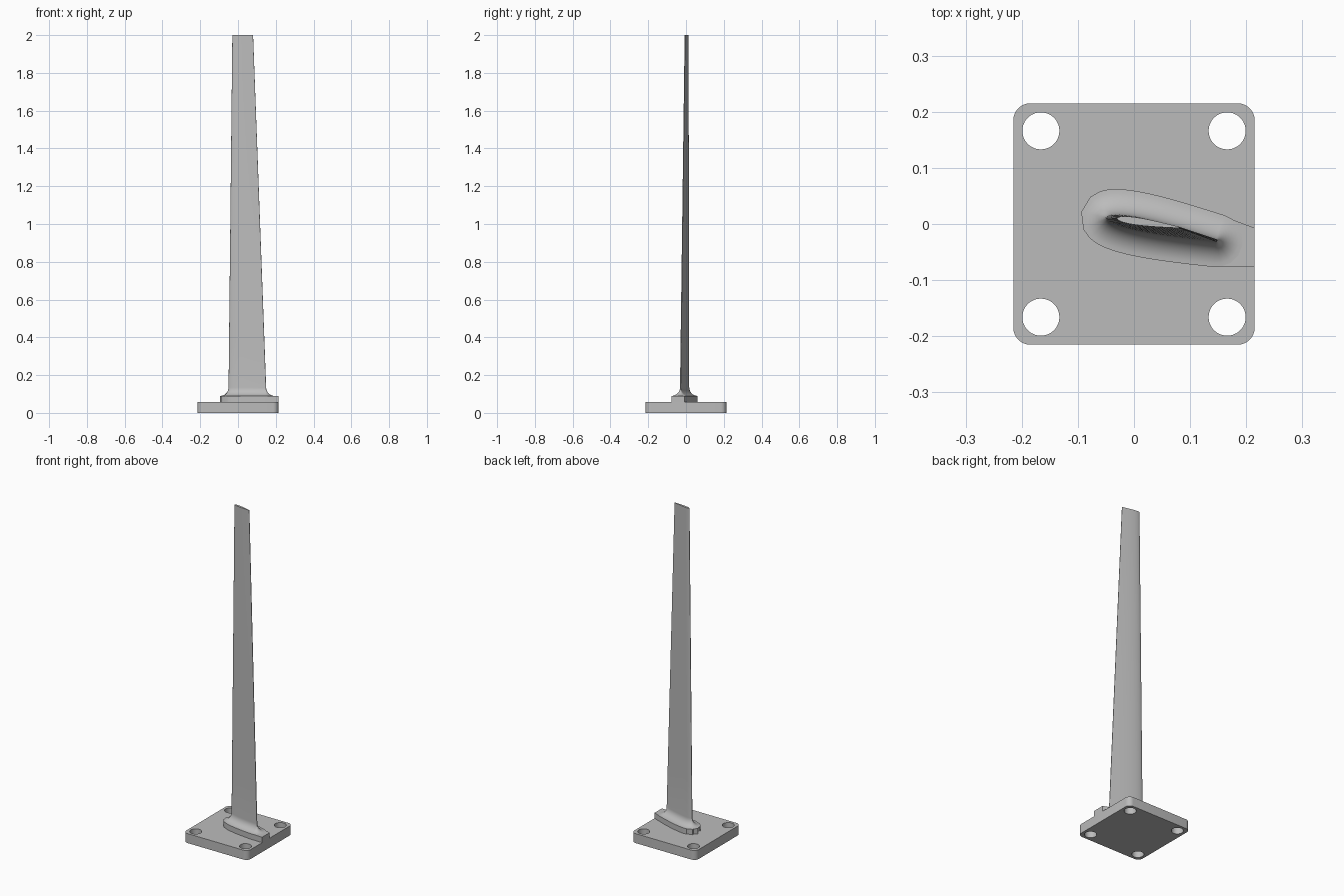
import bpy, bmesh
from math import sin, cos, pi, radians, sqrt
from mathutils import Vector

cube = bpy.data.objects.get("Cube")
if cube:
    bpy.data.objects.remove(cube, do_unlink=True)

HALF = 0.215          # half width of the plate
PLATE_TOP = 0.057
STEP_TOP = 0.09
FILLET = 0.045
TIP = 2.0

metal = bpy.data.materials.new("plain grey")
metal.use_nodes = True
grey = (0.5, 0.5, 0.5, 1)
metal.diffuse_color = grey
metal.node_tree.nodes["Principled BSDF"].inputs["Base Color"].default_value = grey


def finish(obj, angle):
    obj.data.materials.clear()
    obj.data.materials.append(metal)
    bpy.ops.object.select_all(action="DESELECT")
    obj.select_set(True)
    bpy.context.view_layer.objects.active = obj
    bpy.ops.object.shade_smooth_by_angle(angle=radians(angle))


def arc(cx, cy, r, start, end, n):
    steps = [start + (end - start) * i / n for i in range(n + 1)]
    return [Vector((cx + r * cos(a), cy + r * sin(a))) for a in steps]


def slab(name, outlines, z0, z1):
    """Extrude a flat outline; any further outlines become holes."""
    curve = bpy.data.curves.new(name, "CURVE")
    curve.dimensions = "2D"
    curve.fill_mode = "BOTH"
    curve.extrude = (z1 - z0) / 2
    for pts in outlines:
        spline = curve.splines.new("POLY")
        spline.points.add(len(pts) - 1)
        for point, p in zip(spline.points, pts):
            point.co = (p.x, p.y, 0, 1)
        spline.use_cyclic_u = True
    obj = bpy.data.objects.new(name, curve)
    bpy.context.collection.objects.link(obj)
    bpy.ops.object.select_all(action="DESELECT")
    obj.select_set(True)
    bpy.context.view_layer.objects.active = obj
    bpy.ops.object.convert(target="MESH")
    obj = bpy.context.view_layer.objects.active
    bm = bmesh.new()
    bm.from_mesh(obj.data)
    bmesh.ops.translate(bm, verts=bm.verts, vec=(0, 0, (z0 + z1) / 2))
    bmesh.ops.remove_doubles(bm, verts=bm.verts, dist=1e-5)
    bmesh.ops.recalc_face_normals(bm, faces=bm.faces)
    bm.to_mesh(obj.data)
    bm.free()
    finish(obj, 35)


def airfoil(lead, trail, offset=0.0, thick=0.12, n=24, fan=8):
    """Closed section from lead to trail, grown outward by offset."""
    axis = trail - lead
    chord = axis.length
    ax = axis / chord
    up = Vector((-ax.y, ax.x))
    edge = 0.009      # trailing edge radius as a share of the chord

    def half(u):
        t = 5 * thick * (0.2969 * sqrt(u) - 0.126 * u - 0.3516 * u**2
                         + 0.2843 * u**3 - 0.1015 * u**4)
        return t + edge * u**4

    side = []
    for i in range(n + 1):
        u = (1 - cos(pi * i / n)) / 2 * (1 - edge)
        e = 1e-4
        slope = (half(u + e) - half(max(u - e, 0))) / (u + e - max(u - e, 0))
        normal = Vector((-slope, 1)).normalized() if i else Vector((-1, 0))
        side.append((Vector((u, half(u))), normal))
    # rounded trailing edge
    last = side[-1][0]
    tail = []
    for i in range(1, fan):
        a = pi / 2 - pi * i / fan
        d = Vector((cos(a), sin(a)))
        tail.append((Vector((last.x + edge * d.x, last.y * d.y)), d))
    flip = [(Vector((p.x, -p.y)), Vector((m.x, -m.y))) for p, m in side[:0:-1]]
    ring = []
    for p, m in side + tail + flip:
        q = p * chord + m * offset
        ring.append(lead + ax * q.x + up * q.y)
    return ring


# Base plate with rounded corners and four bolt holes
corner = 0.03
c = HALF - corner
rim = []
for k, (sx, sy) in enumerate([(1, 1), (-1, 1), (-1, -1), (1, -1)]):
    rim += arc(sx * c, sy * c, corner, k * pi / 2, (k + 1) * pi / 2, 8)
holes = [arc(sx * 0.166, sy * 0.166, 0.033, 0, 2 * pi, 48)[:-1]
         for sx in (-1, 1) for sy in (-1, 1)]
slab("base_plate", [rim] + holes, 0, PLATE_TOP)

# Raised step that follows the blade and runs out to the plate edge
root_lead, root_trail = Vector((-0.05, 0.012)), Vector((0.149, -0.03))
grown = airfoil(root_lead, root_trail, FILLET)
nose = [p for p in grown if p.x < 0.13]
upper = [p for p in nose if p.y > 0.012 - 0.211 * (p.x + 0.05)]
lower = [p for p in nose if p not in upper]
upper.sort(key=lambda p: p.x + p.y * 0.2 if p.x > -0.06 else p.x - p.y)
lower.sort(key=lambda p: p.x + p.y * 0.2 if p.x > -0.06 else p.x + p.y)
step = upper + [Vector((HALF, -0.007)), Vector((HALF, -0.077))] + lower[::-1]
slab("root_step", [step], PLATE_TOP, STEP_TOP)

# Blade: concave fillet at the root, then a straight taper to the tip
rings = []
for i in range(11):
    a = pi / 2 * i / 10
    z = STEP_TOP + FILLET * (1 - cos(a))
    rings.append((z, airfoil(root_lead, root_trail, FILLET * (1 - sin(a)))))
tip_lead, tip_trail = Vector((-0.03, 0.010)), Vector((0.08, -0.006))
for i in range(1, 9):
    f = i / 8
    z = STEP_TOP + FILLET + (TIP - STEP_TOP - FILLET) * f
    rings.append((z, airfoil(root_lead.lerp(tip_lead, f), root_trail.lerp(tip_trail, f))))
bm = bmesh.new()
loops = [[bm.verts.new((p.x, p.y, z)) for p in pts] for z, pts in rings]
for low, high in zip(loops, loops[1:]):
    for j in range(len(low)):
        k = (j + 1) % len(low)
        bm.faces.new((low[j], low[k], high[k], high[j]))
bm.faces.new(loops[-1])
bmesh.ops.recalc_face_normals(bm, faces=bm.faces)
mesh = bpy.data.meshes.new("blade")
bm.to_mesh(mesh)
bm.free()
blade = bpy.data.objects.new("blade", mesh)
bpy.context.collection.objects.link(blade)
finish(blade, 50)
